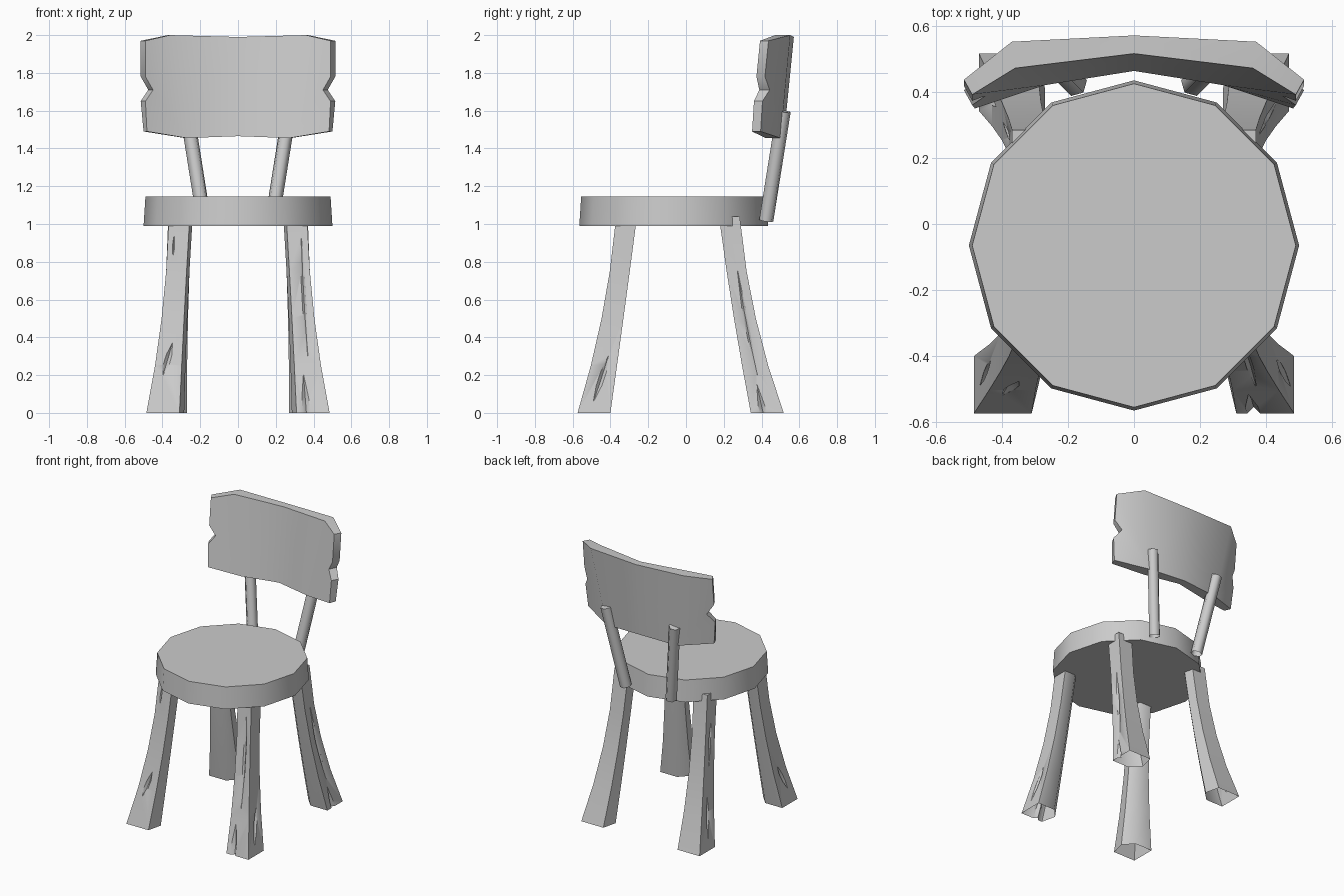
import bpy, bmesh, math
from mathutils import Vector

if "Cube" in bpy.data.objects:
    bpy.data.objects.remove(bpy.data.objects["Cube"])

grey = bpy.data.materials.new("plain_grey")
grey.use_nodes = True
grey.diffuse_color = (0.6, 0.6, 0.6, 1)
grey.node_tree.nodes["Principled BSDF"].inputs["Base Color"].default_value = (0.6, 0.6, 0.6, 1)


def make(name, bm, smooth=None):
    bmesh.ops.recalc_face_normals(bm, faces=bm.faces[:])
    mesh = bpy.data.meshes.new(name)
    bm.to_mesh(mesh)
    bm.free()
    mesh.materials.append(grey)
    obj = bpy.data.objects.new(name, mesh)
    bpy.context.collection.objects.link(obj)
    if smooth:
        shade(obj, smooth)
    return obj


def shade(obj, angle):
    bpy.ops.object.select_all(action="DESELECT")
    obj.select_set(True)
    bpy.context.view_layer.objects.active = obj
    bpy.ops.object.shade_smooth_by_angle(angle=math.radians(angle))


def loft(bm, rings, cap_start=True, cap_end=True):
    rows = [[bm.verts.new(p) for p in ring] for ring in rings]
    n = len(rows[0])
    for low, high in zip(rows, rows[1:]):
        for i in range(n):
            j = (i + 1) % n
            bm.faces.new((low[i], low[j], high[j], high[i]))
    if cap_start:
        bm.faces.new(rows[0][::-1])
    if cap_end:
        bm.faces.new(rows[-1])


def circle(center, radius, sides, z=0.0):
    return [(center[0] + radius * math.sin(math.tau * i / sides),
             center[1] + radius * math.cos(math.tau * i / sides), z) for i in range(sides)]


# Seat: a twelve-sided slab, slightly narrower on top
bm = bmesh.new()
loft(bm, [circle((0, -0.065), 0.5, 12, 0.99), circle((0, -0.065), 0.49, 12, 1.145)])
make("seat", bm, 40)


# Legs: curved, flared five-sided trunks with carved cracks
def through(values, z):
    a, b, c = values
    t = z / 0.99
    return a * (1 - t) * (1 - 2 * t) + 4 * b * t * (1 - t) + c * t * (2 * t - 1)


SECTION = [(1, 1), (-0.75, 1), (-1, -0.2), (-0.35, -1), (1, -1)]
HALF_X, HALF_Y = (0.1, 0.068, 0.062), (0.087, 0.058, 0.054)


def leg(name, sx, sy, path_x, path_y, cracks):
    def at(a, b, z):
        return Vector((sx * (through(path_x, z) + a * through(HALF_X, z)),
                       sy * (through(path_y, z) + b * through(HALF_Y, z)), z))

    bm = bmesh.new()
    loft(bm, [[at(a, b, z) for a, b in SECTION] for z in (0, 0.25, 0.5, 0.75, 1.04)])
    obj = make(name, bm)

    # Each crack is a thin spindle following the leg surface
    cut = bmesh.new()
    for side, u1, z1, u2, z2, width in cracks:
        rings = []
        for t, w in ((0, 0.1), (0.35, 0.9), (0.65, 0.9), (1, 0.1)):
            u, z = u1 + (u2 - u1) * t, z1 + (z2 - z1) * t
            p = at(u, 1, z) if side == "y" else at(1, u, z)
            rings.append([p + Vector((dx * w * width, dy * w * width, 0))
                          for dx, dy in ((1, 0), (0, 1), (-1, 0), (0, -1))])
        loft(cut, rings)
    cutter = make("crack_cutter", cut)
    mod = obj.modifiers.new("cracks", "BOOLEAN")
    mod.operation, mod.solver, mod.object = "DIFFERENCE", "EXACT", cutter
    graph = bpy.context.evaluated_depsgraph_get()
    bm = bmesh.new()
    bm.from_mesh(obj.evaluated_get(graph).to_mesh())
    obj.modifiers.clear()
    bpy.data.objects.remove(cutter)

    # The foot is open underneath
    foot = [f for f in bm.faces if all(v.co.z < 0.001 for v in f.verts)]
    bmesh.ops.delete(bm, geom=foot, context="FACES")
    bm.to_mesh(obj.data)
    bm.free()
    shade(obj, 50)


front = ((0.385, 0.337, 0.305), (0.487, 0.39, 0.32))
back = ((0.37, 0.333, 0.308), (0.43, 0.313, 0.235))
leg("front_left_leg", 1, -1, *front, [
    ("y", 0.2, 0.3, 0.45, 0.95, 0.012), ("y", -0.25, -0.15, -0.2, 0.2, 0.022),
    ("x", 0.2, 0.06, -0.2, 0.3, 0.018)])
leg("front_right_leg", -1, -1, *front, [
    ("y", 0.4, 0.2, 0.0, 0.37, 0.018), ("y", 0.5, 0.82, 0.5, 0.95, 0.008),
    ("x", 0.3, 0.1, -0.2, 0.28, 0.016)])
leg("back_left_leg", 1, 1, *back, [
    ("x", 0.0, 0.2, 0.1, 0.75, 0.012), ("x", -0.3, -0.15, -0.2, 0.15, 0.02)])
leg("back_right_leg", -1, 1, *back, [
    ("x", 0.1, 0.55, 0.0, 0.85, 0.01), ("x", -0.1, 0.08, 0.2, 0.35, 0.014)])

# Spindles: leaning six-sided posts, open at the bottom
for side, sx in (("left", 1), ("right", -1)):
    low, high = Vector((sx * 0.18, 0.425, 1.018)), Vector((sx * 0.272, 0.517, 1.597))
    turn = (high - low).to_track_quat("Z", "Y")
    bm = bmesh.new()
    loft(bm, [[c + turn @ Vector(p) for p in circle((0, 0), 0.039, 6)] for c in (low, high)],
         cap_start=False)
    make(side + "_spindle", bm, 65)

# Backrest: bent, leaning plank with a notch in each end
# Columns: x, z, y of the back face, and the front face's shift in x and y
HALF_OUTLINE = [
    (0, 1.99, 0.572, 0, -0.055), (0.37, 2.0, 0.552, -0.01, -0.08),
    (0.515, 1.97, 0.44, -0.025, -0.045), (0.515, 1.78, 0.44, -0.025, -0.045),
    (0.475, 1.71, 0.472, -0.025, -0.055), (0.515, 1.65, 0.44, -0.025, -0.045),
    (0.5, 1.49, 0.446, -0.018, -0.045), (0.28, 1.455, 0.555, -0.01, -0.08),
    (0, 1.465, 0.572, 0, -0.055)]
bm = bmesh.new()
for sx in (1, -1):
    rear, face = [], []
    for x, z, y, dx, dy in HALF_OUTLINE:
        lean = 0.1 * (z - 2)
        rear.append(bm.verts.new((sx * x, y + lean, z)))
        face.append(bm.verts.new((sx * (x + dx), y + dy + lean, z)))
    for ring in (rear, face):
        bm.faces.new((ring[0], ring[1], ring[7], ring[8]))
        bm.faces.new(ring[1:8])
    for i in range(8):
        bm.faces.new((rear[i], rear[i + 1], face[i + 1], face[i]))
bmesh.ops.remove_doubles(bm, verts=bm.verts[:], dist=0.0005)
make("backrest", bm, 40)
